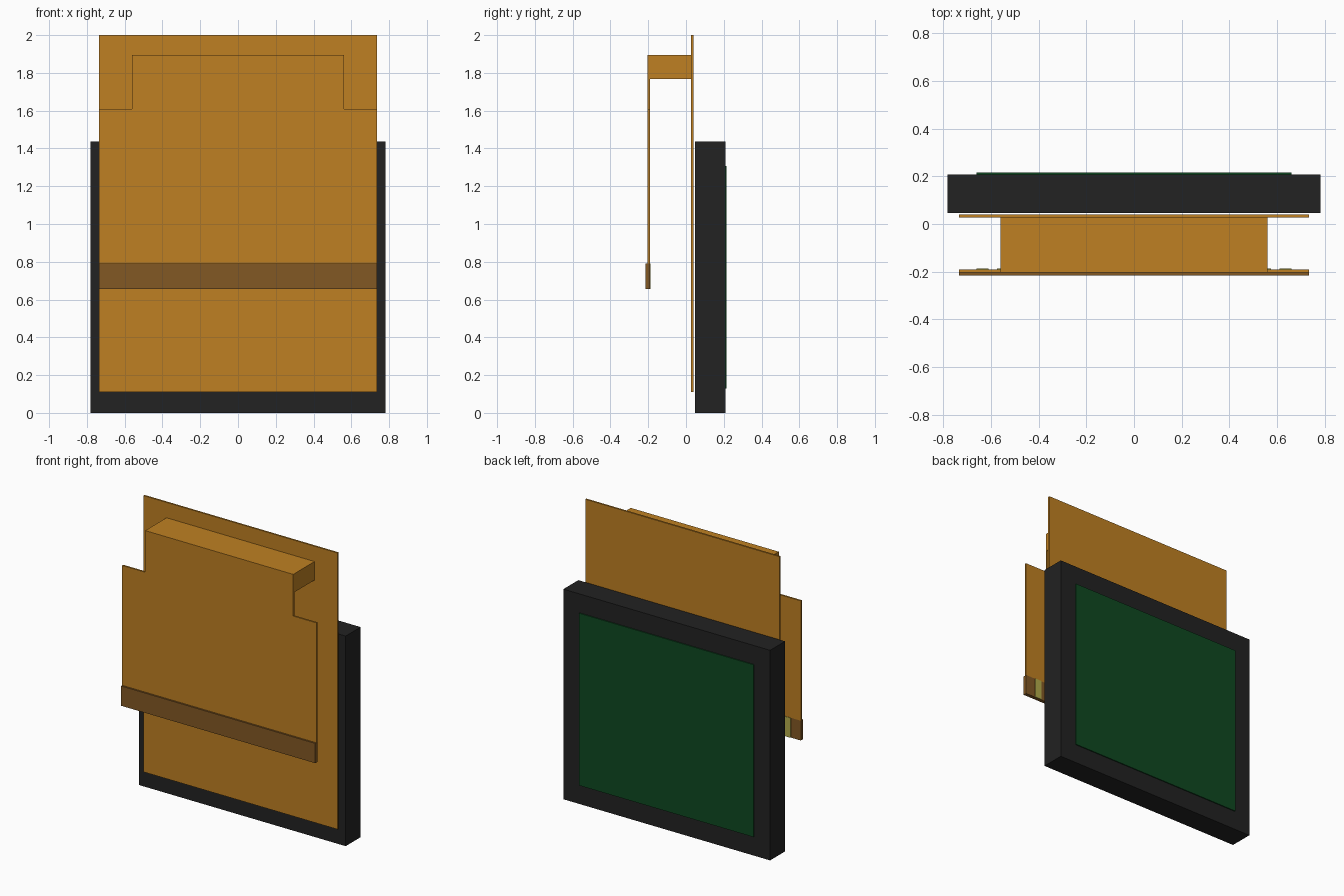
import bpy
import bmesh

old = bpy.data.objects.get("Cube")
if old:
    bpy.data.objects.remove(old, do_unlink=True)


def linear(v):
    v /= 255
    return v / 12.92 if v <= 0.04045 else ((v + 0.055) / 1.055) ** 2.4


def material(name, *rgb):
    m = bpy.data.materials.new(name)
    m.use_nodes = True
    colour = [linear(v) for v in rgb] + [1]
    m.diffuse_color = colour
    m.node_tree.nodes["Principled BSDF"].inputs["Base Color"].default_value = colour
    return m


amber = material("amber film", 191, 128, 34)
brown = material("brown stiffener", 130, 88, 36)
black = material("black housing", 34, 34, 34)
green = material("dark green glass", 14, 72, 33)
gold = material("pale gold", 180, 172, 75)


def prism(name, outline, y0, y1, mat):
    """Extrude an (x, z) outline from y0 to y1."""
    bm = bmesh.new()
    face = bm.faces.new([bm.verts.new((x, y0, z)) for x, z in outline])
    moved = bmesh.ops.extrude_face_region(bm, geom=[face])["geom"]
    verts = [g for g in moved if isinstance(g, bmesh.types.BMVert)]
    bmesh.ops.translate(bm, verts=verts, vec=(0, y1 - y0, 0))
    bmesh.ops.recalc_face_normals(bm, faces=bm.faces)
    mesh = bpy.data.meshes.new(name)
    bm.to_mesh(mesh)
    bm.free()
    mesh.materials.append(mat)
    obj = bpy.data.objects.new(name, mesh)
    bpy.context.collection.objects.link(obj)
    return obj


def box(name, x0, x1, y0, y1, z0, z1, mat):
    return prism(name, [(x0, z0), (x1, z0), (x1, z1), (x0, z1)], y0, y1, mat)


# Display housing and its glass on the back
box("housing", -0.782, 0.782, 0.047, 0.208, 0, 1.437, black)
box("screen", -0.66, 0.66, 0.207, 0.215, 0.13, 1.308, green)

# Tall film sheet lying against the housing
box("rear_film", -0.735, 0.735, 0.027, 0.039, 0.11, 2.0, amber)

# Folded film: bridge across the top, then the hanging front sheet with a neck
W, N, FRONT, BACK = 0.735, 0.56, -0.203, -0.191
box("film_bridge", -N, N, BACK, 0.027, 1.768, 1.895, amber)
half = [(W, 0.79), (W, 1.61), (N, 1.61), (N, 1.895)]
prism("front_film", half + [(-x, z) for x, z in reversed(half)], FRONT, BACK, amber)

# Stiffener along the lower edge, with a row of contacts on its inner side
box("stiffener", -W, W, -0.215, BACK, 0.655, 0.79, brown)
count, pad = 16, 0.05
pitch = (1.32 - pad) / (count - 1)
for i in range(count):
    x = -0.66 + i * pitch
    box(f"contact_{i + 1}", x, x + pad, BACK, BACK + 0.004, 0.655, 0.79, gold)
